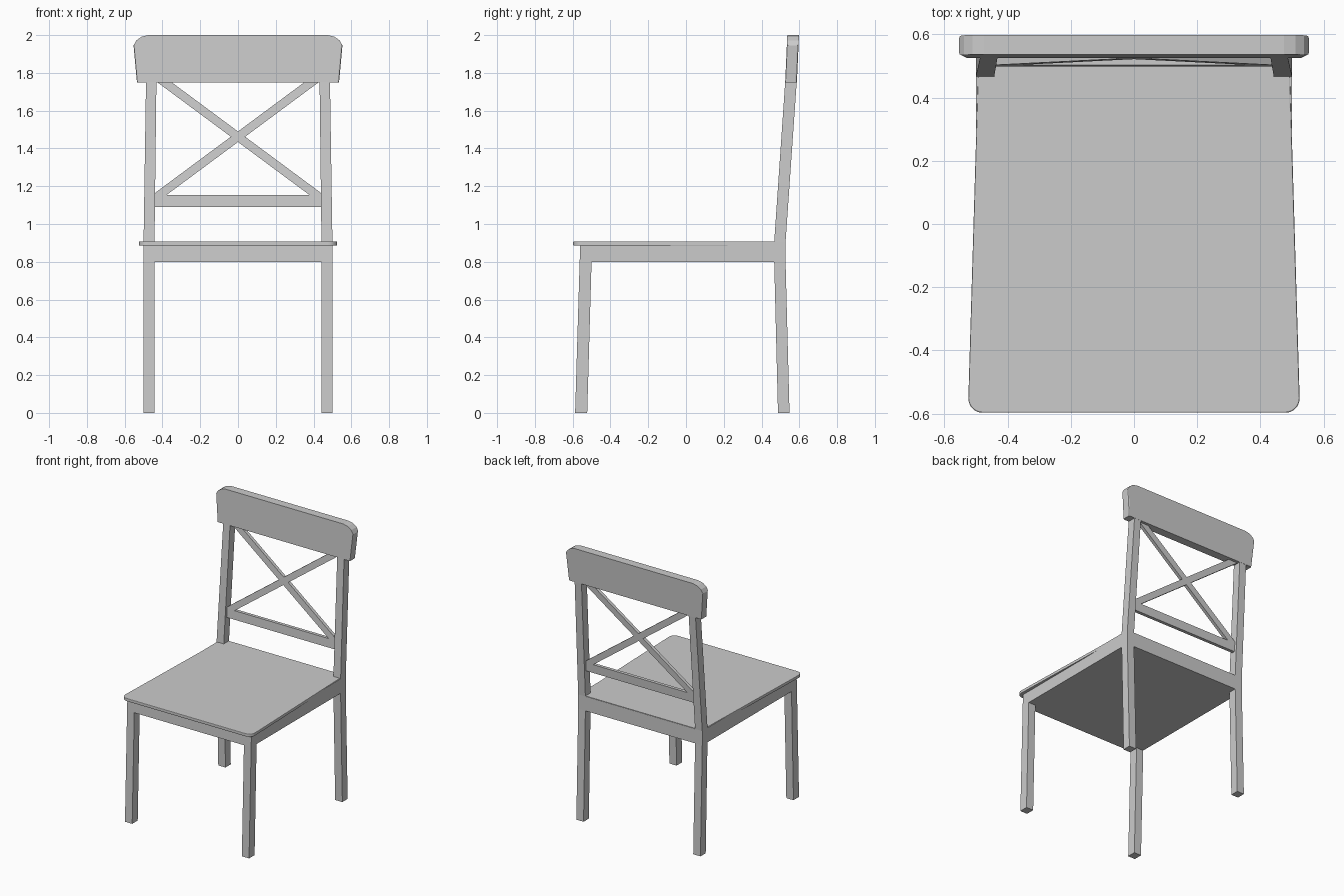
import bpy, bmesh, math

if "Cube" in bpy.data.objects:
    bpy.data.objects.remove(bpy.data.objects["Cube"])


def loft(name, rings, bevel=None, width=0.01, segments=2):
    """Solid through rings of equal length, capped at both ends."""
    bm = bmesh.new()
    vs = [[bm.verts.new(p) for p in ring] for ring in rings]
    n = len(rings[0])
    for a, b in zip(vs, vs[1:]):
        for i in range(n):
            j = (i + 1) % n
            bm.faces.new((a[i], a[j], b[j], b[i]))
    bm.faces.new(vs[0])
    bm.faces.new(vs[-1])
    bmesh.ops.recalc_face_normals(bm, faces=bm.faces)
    if bevel:
        edges = [e for e in bm.edges if bevel(e.verts[0].co, e.verts[1].co)]
        bmesh.ops.bevel(bm, geom=edges, offset=width, segments=segments,
                        profile=0.5, affect='EDGES')
    mesh = bpy.data.meshes.new(name)
    bm.to_mesh(mesh)
    bm.free()
    obj = bpy.data.objects.new(name, mesh)
    bpy.context.collection.objects.link(obj)
    return obj


def rect(x0, x1, y0, y1, z):
    return [(x0, y0, z), (x1, y0, z), (x1, y1, z), (x0, y1, z)]


def leaning(name, outline, inset, depth):
    """Flat front-view outline, thickened in the leaning plane of the back."""
    def front(z):
        return 0.467 + 0.0682 * (z - 0.9) + inset
    return loft(name, [[(x, front(z) + d, z) for x, z in outline]
                       for d in (0, depth)])


# Legs and leaning back posts, mirrored left and right
for s, side in ((-1, "left"), (1, "right")):
    loft(f"front_leg_{side}", [rect(s * 0.442, s * 0.5, -0.587, -0.523, 0),
                               rect(s * 0.442, s * 0.5, -0.563, -0.5, 0.8)])
    loft(f"back_leg_{side}", [rect(s * 0.442, s * 0.5, 0.487, 0.548, 0),
                              rect(s * 0.442, s * 0.5, 0.467, 0.527, 0.8)])
    loft(f"back_post_{side}", [rect(s * 0.442, s * 0.5, 0.467, 0.527, 0.905),
                               rect(s * 0.432, s * 0.487, 0.525, 0.586, 1.751)])

# Solid seat frame
loft("seat_frame", [rect(-0.5, 0.5, -0.563, 0.527, 0.8),
                    rect(-0.5, 0.5, -0.559, 0.527, 0.905)])

# Thin tapered seat board with rounded front corners
r, right_half = 0.045, [(0.492, 0.525)]
for i in range(7):
    a = math.radians(-15 * i)
    right_half.append((0.524 - r + r * math.cos(a), -0.597 + r + r * math.sin(a)))
board = right_half + [(-x, y) for x, y in reversed(right_half)]
loft("seat", [[(x, y, z) for x, y in board] for z in (0.886, 0.908)],
     lambda p, q: abs(p.z - q.z) < 1e-5 and min(p.y, q.y) < 0.5,
     width=0.004)

# Lower back rail and crossed braces
leaning("lower_back_rail",
        [(-0.45, 1.09), (0.45, 1.09), (0.45, 1.153), (-0.45, 1.153)], 0.018, 0.024)
for s, side in ((-1, "left"), (1, "right")):
    h, rise = 0.028, 0.326
    leaning(f"cross_brace_{side}",
            [(-s * 0.44, 1.462 - rise - h), (s * 0.44, 1.462 + rise - h),
             (s * 0.44, 1.462 + rise + h), (-s * 0.44, 1.462 - rise + h)],
            0.018, 0.024)

# Crest rail with rounded upper corners
half = [(0.535, 1.75), (0.553, 1.945), (0.538, 1.972), (0.511, 1.991), (0.475, 2.0)]
crest = half + [(-x, z) for x, z in reversed(half)]
loft("crest_rail", [[(x, y + 0.045 * (z - 1.75), z) for x, z in crest]
                    for y in (0.525, 0.587)],
     lambda p, q: min(abs(p.x), abs(q.x)) > 0.5 and abs(p.z - q.z) > 0.1,
     width=0.008)
